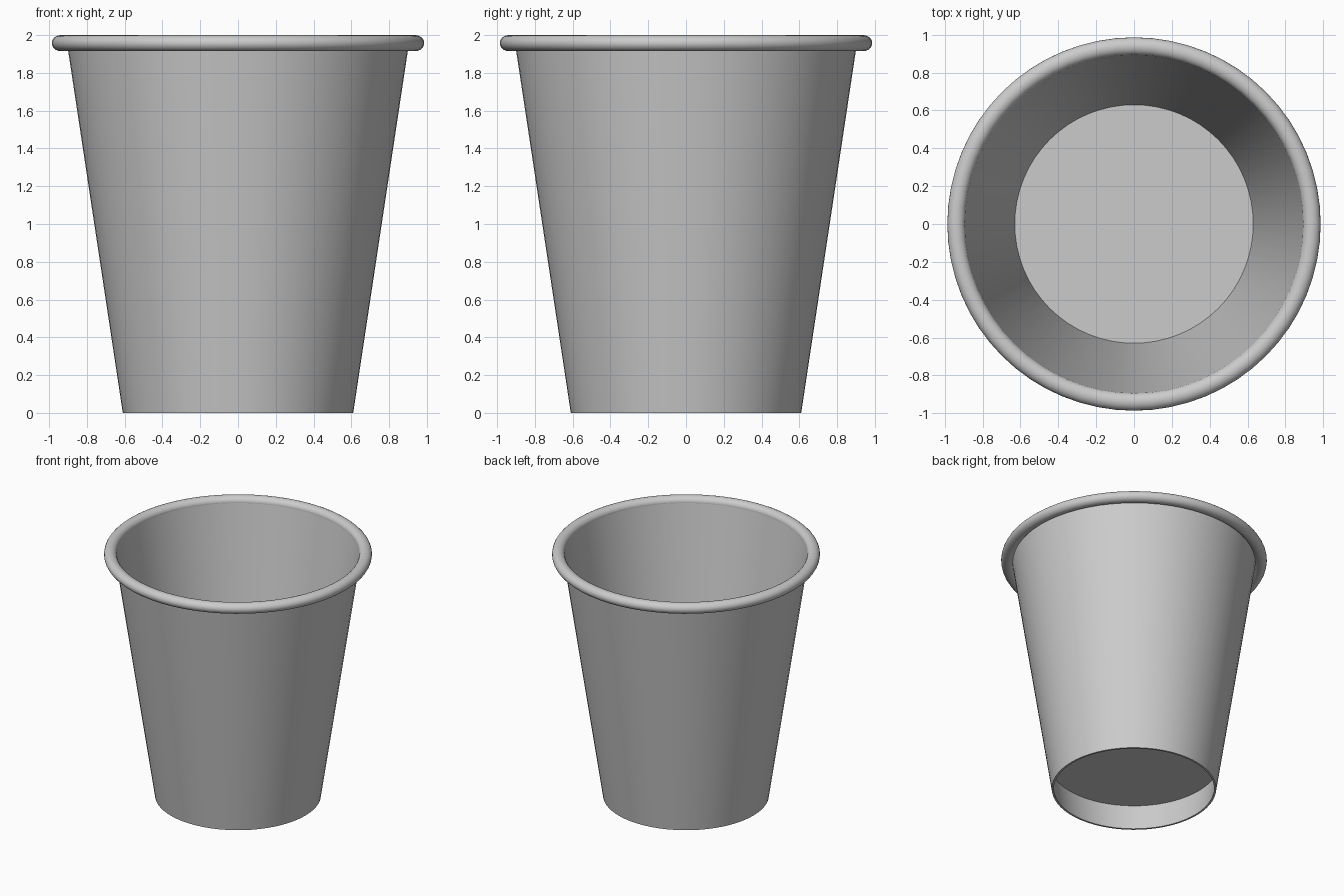
import bpy, bmesh, math

if "Cube" in bpy.data.objects:
    bpy.data.objects.remove(bpy.data.objects["Cube"])

SEGMENTS = 64

grey = bpy.data.materials.new("plain grey")
grey.diffuse_color = (0.6, 0.6, 0.6, 1.0)
grey.use_nodes = True
grey.node_tree.nodes["Principled BSDF"].inputs["Base Color"].default_value = grey.diffuse_color


def lathe(name, profile, closed):
    """Revolve a list of (radius, height) points around the z axis."""
    bm = bmesh.new()
    rings = []
    for r, z in profile:
        if r == 0:
            rings.append([bm.verts.new((0, 0, z))] * SEGMENTS)
        else:
            rings.append([bm.verts.new((r * math.cos(a), r * math.sin(a), z))
                          for a in (2 * math.pi * i / SEGMENTS for i in range(SEGMENTS))])
    pairs = list(zip(rings, rings[1:]))
    if closed:
        pairs.append((rings[-1], rings[0]))
    for low, high in pairs:
        for i in range(SEGMENTS):
            j = (i + 1) % SEGMENTS
            corners = dict.fromkeys((low[i], low[j], high[j], high[i]))
            bm.faces.new(list(corners))
    bmesh.ops.recalc_face_normals(bm, faces=bm.faces)
    mesh = bpy.data.meshes.new(name)
    bm.to_mesh(mesh)
    bm.free()
    mesh.materials.append(grey)
    obj = bpy.data.objects.new(name, mesh)
    bpy.context.collection.objects.link(obj)
    bpy.ops.object.select_all(action='DESELECT')
    obj.select_set(True)
    bpy.context.view_layer.objects.active = obj
    bpy.ops.object.shade_smooth_by_angle(angle=math.radians(35))
    return obj


# Thin tapered wall, open at both ends
lathe("cup_wall", [(0.61, 0), (0.905, 1.955), (0.893, 1.96), (0.595, 0)], True)

# Floor disc raised above the foot of the wall
lathe("cup_floor", [(0, 0.215), (0.632, 0.215), (0.634, 0.23), (0, 0.23)], False)

# Rolled rim
rim = [(0.939 + 0.047 * math.cos(a), 1.9575 + 0.0425 * math.sin(a))
       for a in (2 * math.pi * k / 20 for k in range(20))]
lathe("rolled_rim", rim, True)
